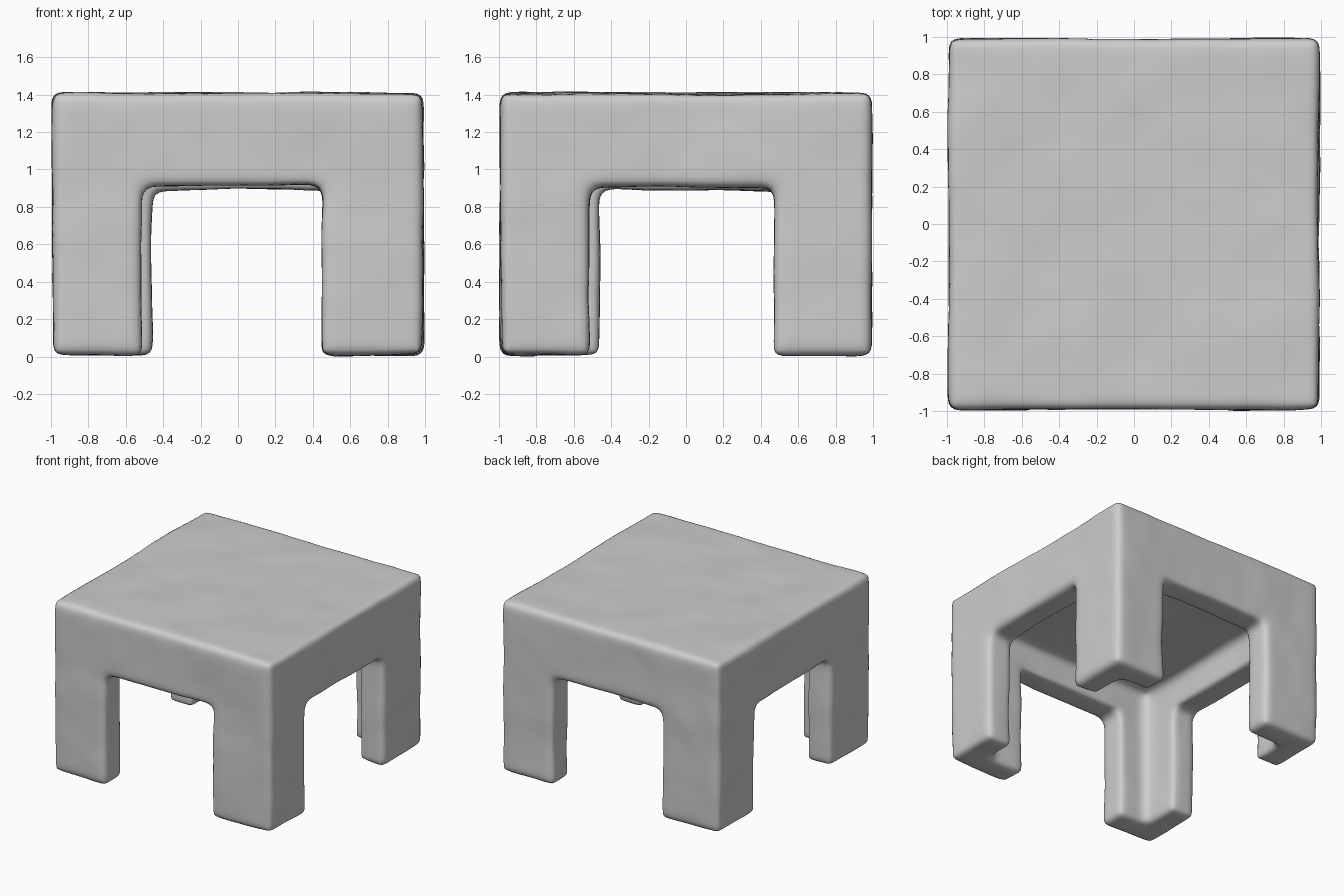
import bpy
from mathutils import Vector, noise

default_cube = bpy.data.objects.get("Cube")
if default_cube:
    bpy.data.objects.remove(default_cube, do_unlink=True)


def box(name, low, high):
    """Axis-aligned box between two corners."""
    low, high = Vector(low), Vector(high)
    bpy.ops.mesh.primitive_cube_add(size=1)
    obj = bpy.context.object
    obj.name = name
    for v in obj.data.vertices:
        v.co = Vector((v.co[i] + 0.5) * (high[i] - low[i]) + low[i] for i in range(3))
    return obj


HALF, HEIGHT = 0.992, 1.412    # outer size
INNER, CEILING = 0.77, 1.14    # hollow underneath

# Solid block that becomes the table
table = box("table", (-HALF, -HALF, 0.01), (HALF, HALF, HEIGHT))

# Cutters: the hollow, then one opening per side
cutters = [
    box("hollow_cutter", (-INNER, -INNER, -1), (INNER, INNER, CEILING)),
    box("front_opening_cutter", (-0.515, -2, -1), (0.45, -0.6, 0.915)),
    box("back_opening_cutter", (-0.46, 0.6, -1), (0.52, 2, 0.895)),
    box("left_opening_cutter", (0.6, -0.515, -1), (2, 0.475, 0.91)),
    box("right_opening_cutter", (-2, -0.46, -1), (-0.6, 0.5, 0.895)),
]
for cutter in cutters:
    cutter.hide_render = True
    cut = table.modifiers.new(cutter.name, 'BOOLEAN')
    cut.operation = 'DIFFERENCE'
    cut.solver = 'EXACT'
    cut.object = cutter

# Dense even surface with softly worn edges
remesh = table.modifiers.new("even_surface", 'REMESH')
remesh.mode = 'VOXEL'
remesh.voxel_size = 0.025
remesh.use_smooth_shade = True
soften = table.modifiers.new("soft_edges", 'SMOOTH')
soften.factor = 0.5
soften.iterations = 15

depsgraph = bpy.context.evaluated_depsgraph_get()
mesh = bpy.data.meshes.new_from_object(table.evaluated_get(depsgraph))
table.modifiers.clear()
table.data = mesh
for cutter in cutters:
    bpy.data.objects.remove(cutter, do_unlink=True)

# Gentle hand-shaped unevenness
normals = [v.normal.copy() for v in mesh.vertices]
for v, normal in zip(mesh.vertices, normals):
    wobble = noise.noise(v.co * 2.6 + Vector((3, 7, 1)))
    wobble += 0.3 * noise.noise(v.co * 5)
    v.co += normal * 0.011 * wobble

# Rest on the ground
ground = min(v.co.z for v in mesh.vertices)
for v in mesh.vertices:
    v.co.z -= ground
mesh.shade_smooth()

# Plain grey finish
grey = bpy.data.materials.new("light_grey")
grey.use_nodes = True
colour = (0.61, 0.61, 0.61, 1)
grey.diffuse_color = colour
grey.node_tree.nodes["Principled BSDF"].inputs["Base Color"].default_value = colour
mesh.materials.clear()
mesh.materials.append(grey)
